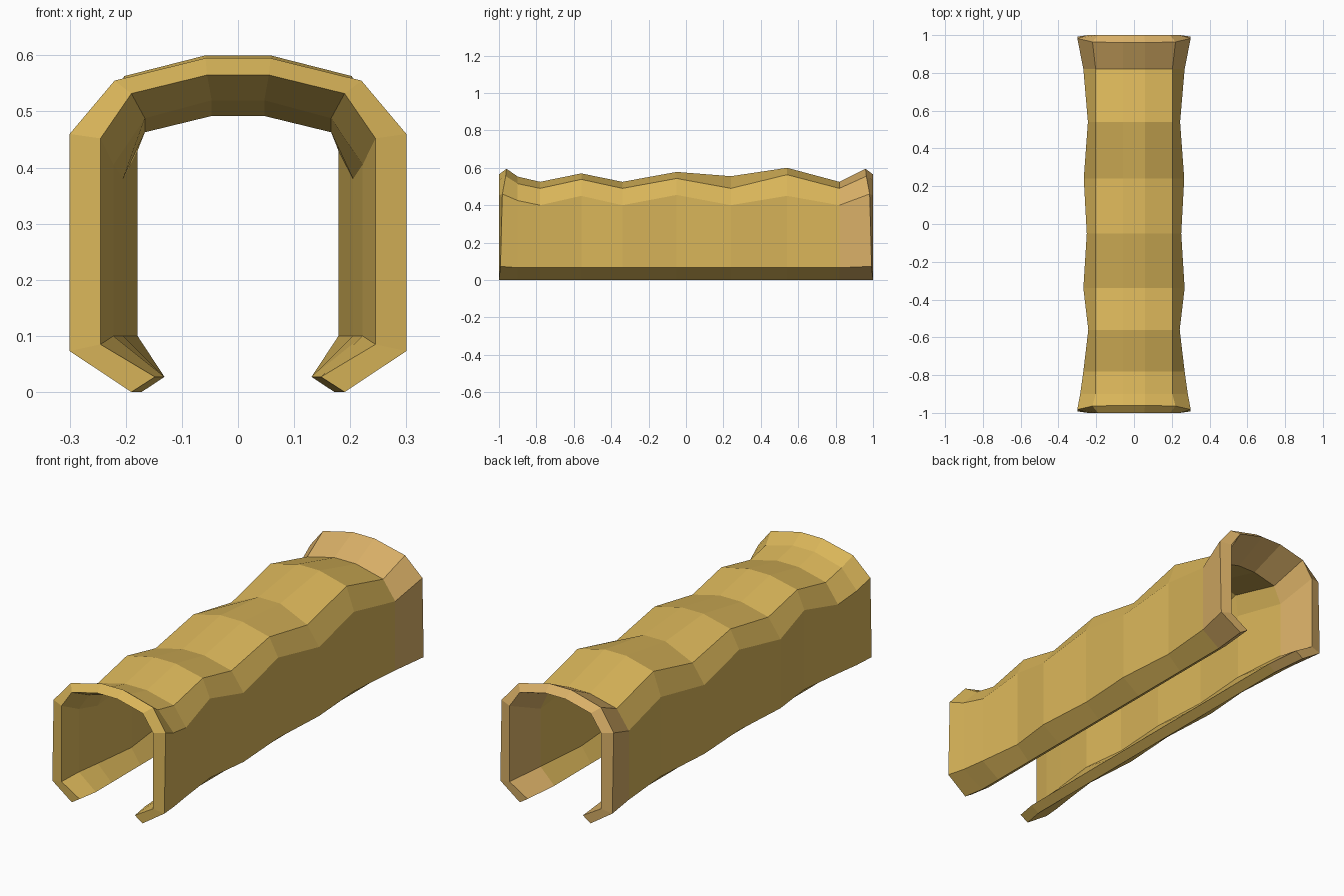
import bpy, bmesh

if "Cube" in bpy.data.objects:
    bpy.data.objects.remove(bpy.data.objects["Cube"])


def material(name, rgb):
    m = bpy.data.materials.new(name)
    m.diffuse_color = (*rgb, 1.0)
    m.use_nodes = True
    m.node_tree.nodes["Principled BSDF"].inputs["Base Color"].default_value = m.diffuse_color
    return m


# Stations along the sleeve: y, top height, shoulder height, wall height, half width
STATIONS = [
    (-1.00, 0.595, 0.555, 0.46, 0.300),
    (-0.90, 0.553, 0.515, 0.425, 0.285),
    (-0.78, 0.525, 0.490, 0.40, 0.268),
    (-0.56, 0.570, 0.538, 0.45, 0.242),
    (-0.34, 0.525, 0.490, 0.40, 0.268),
    (-0.05, 0.578, 0.543, 0.455, 0.250),
    (0.24, 0.555, 0.490, 0.40, 0.266),
    (0.54, 0.600, 0.563, 0.45, 0.244),
    (0.82, 0.525, 0.490, 0.40, 0.268),
    (1.00, 0.595, 0.555, 0.46, 0.300),
]
# How far each outer end point sits back from the very end (bevelled rim)
RIM_BACK = [0.04, 0.036, 0.018, 0.008, 0.0]


def half_sections(y, top, shoulder, wall, w):
    """Right half outer and inner profile, from the crown down to the lip."""
    end = abs(y) > 0.99
    s = 1 if y > 0 else -1
    sx = 0.22 if end else 0.203
    outer = [(0.058, top), (sx, shoulder), (w, wall),
             (w, 0.073 if end else 0.066), (0.19 if end else 0.172, 0)]
    if end:
        inner = [(0.055, 0.565), (0.19, 0.532), (0.245, 0.452),
                 (0.245, 0.085), (0.148, 0.027)]
    else:
        wi = w - 0.063
        inner = [(0.047, top - 0.033), (0.166, shoulder - 0.027),
                 (wi, wall - 0.02), (wi, 0.1), (0.131, 0.027)]
    o3 = [(x, y - s * b if end else y, z) for (x, z), b in zip(outer, RIM_BACK)]
    return o3, [(x, y, z) for x, z in inner]


def full(half):
    return [(-x, y, z) for x, y, z in reversed(half)] + half


# Gripping sleeve: open C-shaped shell lofted through the stations
bm = bmesh.new()
rings = []
for st in STATIONS:
    outer, inner = half_sections(*st)
    rings.append([bm.verts.new(p) for p in full(outer) + full(inner)[::-1]])
n = len(rings[0])
for k, (a, b) in enumerate(zip(rings, rings[1:])):
    for i in range(n):
        j = (i + 1) % n
        f = bm.faces.new((a[i], a[j], b[j], b[i]))
        f.material_index = 1 if k == len(rings) - 2 else 0  # back flare

# Rims joining outer and inner profile at both ends
for ring, idx in ((rings[0], 0), (rings[-1], 1)):
    for i in range(n // 2 - 1):
        f = bm.faces.new((ring[i], ring[i + 1], ring[n - 2 - i], ring[n - 1 - i]))
        f.material_index = idx
bmesh.ops.recalc_face_normals(bm, faces=bm.faces)

mesh = bpy.data.meshes.new("ribbed_sleeve")
bm.to_mesh(mesh)
bm.free()
mesh.materials.append(material("mustard yellow", (0.69, 0.46, 0.10)))
mesh.materials.append(material("sandy tan", (0.69, 0.43, 0.135)))
obj = bpy.data.objects.new("ribbed_sleeve", mesh)
bpy.context.collection.objects.link(obj)
